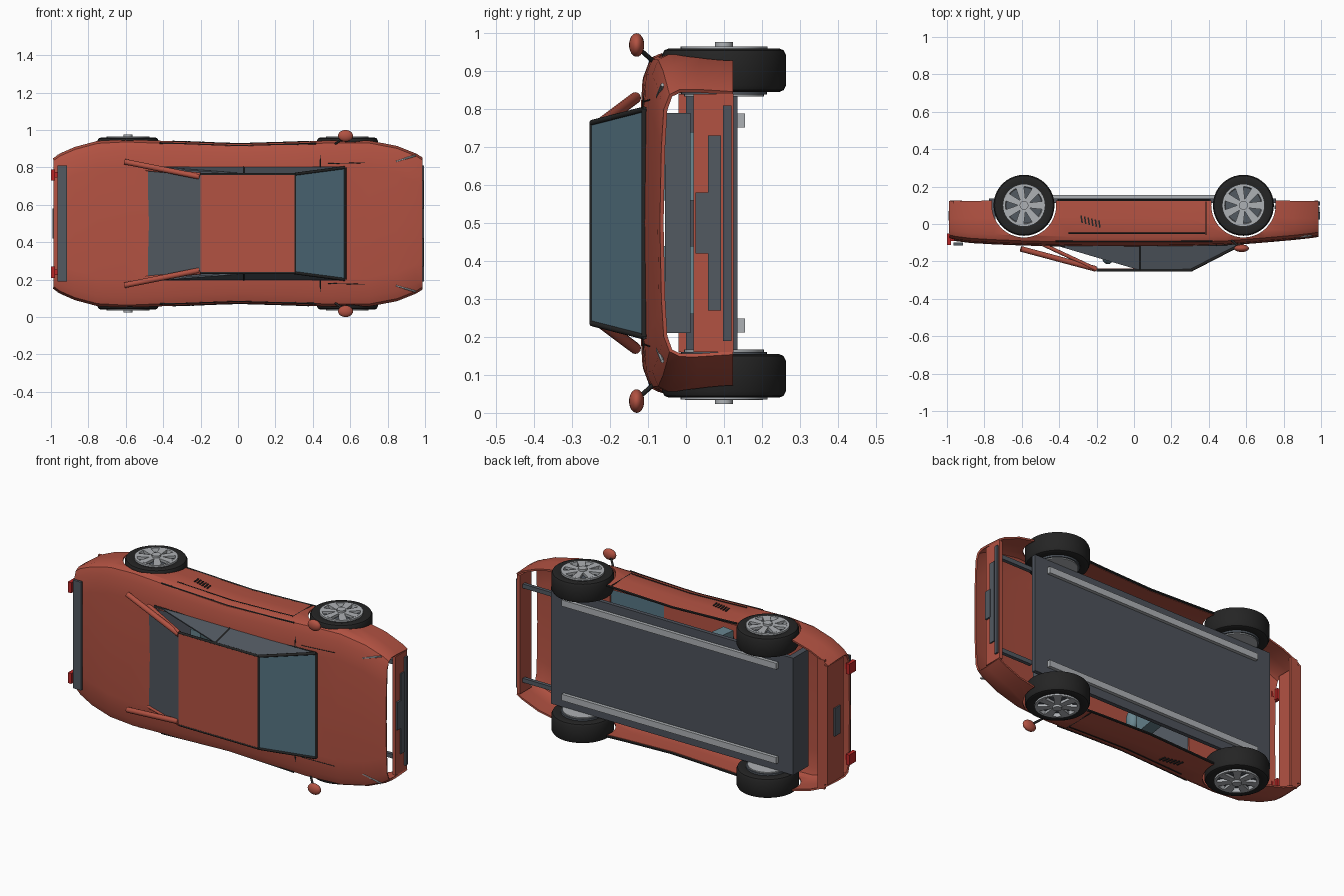
import bpy, bmesh, math
from mathutils import Vector

cube = bpy.data.objects.get("Cube")
if cube:
    bpy.data.objects.remove(cube, do_unlink=True)


def material(name, r, g, b):
    m = bpy.data.materials.new(name)
    m.use_nodes = True
    m.diffuse_color = (r, g, b, 1)
    m.node_tree.nodes["Principled BSDF"].inputs["Base Color"].default_value = (r, g, b, 1)
    return m


RED = material("body red", .45, .085, .055)
LAMP = material("lamp red", .5, .02, .02)
GREY = material("trim grey", .085, .1, .12)
CHASSIS = material("chassis grey", .075, .085, .105)
GLASS = material("windscreen blue", .09, .17, .22)
BLACK = material("rubber black", .018, .018, .018)
SILVER = material("wheel silver", .42, .44, .46)
SEAT = material("seat blue", .14, .24, .28)


def finish(name, bm, mat, smooth=True):
    bmesh.ops.recalc_face_normals(bm, faces=bm.faces)
    mesh = bpy.data.meshes.new(name)
    bm.to_mesh(mesh)
    bm.free()
    mesh.materials.append(mat)
    ob = bpy.data.objects.new(name, mesh)
    bpy.context.collection.objects.link(ob)
    if smooth:
        activate(ob)
        bpy.ops.object.shade_smooth_by_angle(angle=math.radians(35))
    return ob


def activate(ob):
    bpy.ops.object.select_all(action='DESELECT')
    ob.select_set(True)
    bpy.context.view_layer.objects.active = ob


def box(name, x, y, z, mat, tilt=0):
    """Box from (low, high) ranges, turned about z by tilt."""
    bm = bmesh.new()
    bmesh.ops.create_cube(bm, size=1)
    for v in bm.verts:
        v.co = Vector(v.co[i] * (r[1] - r[0]) for i, r in enumerate((x, y, z)))
    ob = finish(name, bm, mat, False)
    ob.location = [(r[0] + r[1]) / 2 for r in (x, y, z)]
    ob.rotation_euler.z = tilt
    return ob


def rod(name, p, q, r, mat, r2=None, sides=12):
    p, q = Vector(p), Vector(q)
    bm = bmesh.new()
    bmesh.ops.create_cone(bm, cap_ends=True, segments=sides, radius1=r,
                          radius2=r2 or r, depth=(q - p).length)
    ob = finish(name, bm, mat)
    ob.location = (p + q) / 2
    ob.rotation_mode = 'QUATERNION'
    ob.rotation_quaternion = (q - p).to_track_quat('Z', 'Y')
    return ob


def loft(name, rings, mat, closed=False):
    """Skin between rows of points."""
    bm = bmesh.new()
    rows = [[bm.verts.new(p) for p in ring] for ring in rings]
    if closed:
        rows.append(rows[0])
    for a, b in zip(rows, rows[1:]):
        for i in range(len(a) - 1):
            bm.faces.new((a[i], a[i + 1], b[i + 1], b[i]))
    return finish(name, bm, mat)


def lathe(name, profile, loc, mat, flip, seg=40):
    rings = [[(r * math.cos(t), r * math.sin(t), h * flip) for r, h in profile]
             for t in (math.tau * k / seg for k in range(seg))]
    ob = loft(name, rings, mat, True)
    ob.location = loc
    return ob


def panel(name, pts, mat, thick=.008):
    bm = bmesh.new()
    bm.faces.new([bm.verts.new(p) for p in pts])
    ob = finish(name, bm, mat, False)
    mod = ob.modifiers.new("thickness", 'SOLIDIFY')
    mod.thickness, mod.offset = thick, 0
    return ob


def apply(ob, kind, **settings):
    activate(ob)
    mod = ob.modifiers.new(kind, kind)
    for key, value in settings.items():
        setattr(mod, key, value)
    bpy.ops.object.modifier_apply(modifier=mod.name)


# Body shell: x, half width, height of the deck
STATIONS = [(-.985, .345, -.075), (-.95, .37, -.083), (-.87, .405, -.093), (-.75, .437, -.1),
            (-.6, .445, -.106), (-.3, .433, -.114), (0, .422, -.116), (.3, .431, -.113),
            (.5, .44, -.106), (.7, .439, -.09), (.85, .41, -.077), (.95, .37, -.066), (.985, .348, -.06)]


def width(x):
    for (a, wa, _), (b, wb, _) in zip(STATIONS, STATIONS[1:]):
        if x <= b:
            return wa + (wb - wa) * (x - a) / (b - a)


def section(x, w, top):
    half = [(w - .006, .124), (w, .03), (w, top + .045), (w - .012, top + .02),
            (w - .05, top + .006), (w - .15, top), (0, top - .004)]
    return [(x, y, .5 + d) for d, y in half] + [(x, y, .5 - d) for d, y in half[-2::-1]]


body = loft("body_shell", [section(*s) for s in STATIONS], RED)
apply(body, 'SOLIDIFY', thickness=.01, offset=0)
cutters = [box("cabin_cutter", (-.45, .55), (-.2, .02), (.215, .785), RED)]
AXLES, HUB_Y = (-.588, .585), .1
for x in AXLES:
    for z in (0, 1):
        cutters.append(rod("arch_cutter", (x, HUB_Y, z - .22), (x, HUB_Y, z + .22), .172, RED, sides=48))
for c in cutters:
    apply(body, 'BOOLEAN', object=c, operation='DIFFERENCE', solver='EXACT')
    bpy.data.objects.remove(c, do_unlink=True)
activate(body)
bpy.ops.object.shade_smooth_by_angle(angle=math.radians(35))

# Wheels
TYRE = [(.112, .108), (.145, .115), (.157, .11), (.163, .098), (.163, .017),
        (.157, .005), (.145, 0), (.112, .004), (.112, .108)]
for x in AXLES:
    for s in (-1, 1):
        base = Vector((x, HUB_Y, .5 + s * .345))
        lathe("tyre", TYRE, base, BLACK, s)
        lathe("rim_ring", [(.114, .11), (.114, .12), (.1, .12), (.096, .1), (.114, .1)], base, SILVER, s)
        lathe("rim_dish", [(0, .1), (.1, .1), (.113, .09), (.113, -.006), (0, -.006)], base, GREY, s)
        lathe("brake_disc", [(0, -.012), (.105, -.012), (.105, -.005), (0, -.005)], base, SILVER, s)
        rod("hub_cap", base + Vector((0, 0, s * .1)), base + Vector((0, 0, s * .132)), .024, SILVER)
        for k in range(7):
            a = math.tau * k / 7
            d = Vector((math.cos(a), math.sin(a), 0))
            n = Vector((-d.y, d.x, 0))
            h = base + Vector((0, 0, s * .113))
            panel("spoke", [h + d * .018 + n * .013, h + d * .1 + n * .022,
                            h + d * .1 - n * .022, h + d * .018 - n * .013], SILVER, .015)
    rod("axle", (x, HUB_Y, .15), (x, HUB_Y, .85), .015, GREY)

# Chassis
box("floor_plate", (-.74, .76), (.113, .136), (.165, .835), CHASSIS)
box("rear_crossmember", (-.775, -.74), (.0, .136), (.165, .835), CHASSIS)
box("firewall", (.6, .615), (-.055, .012), (.21, .79), GREY)
for z in (.23, .77):
    box("floor_rail", (-.68, .68), (.136, .155), (z - .018, z + .018), SILVER)
    box("front_strut", (.75, .97), (.08, .1), (z - .012, z + .012), GREY)

# Front and rear panels
box("front_panel", (.965, .985), (.02, .125), (.16, .84), RED)
box("front_plate", (.985, .995), (.025, .063), (.42, .58), GREY)
box("front_grille", (.985, .992), (.058, .092), (.27, .73), GREY)
box("front_lip", (.98, .995), (.098, .12), (.19, .81), CHASSIS)
box("rear_panel", (-.985, -.965), (-.02, .125), (.16, .84), RED)
box("rear_lower_lip", (-.965, -.92), (.11, .125), (.13, .87), RED)
box("rear_plate", (-.993, -.985), (.02, .07), (.42, .58), GREY)
box("rear_slat", (-.965, -.915), (-.114, -.1), (.19, .81), GREY)
for z in (.24, .76):
    box("tail_lamp", (-1, -.978), (-.112, -.05), (z - .03, z + .03), LAMP)
    box("tail_lamp_bracket", (-.985, -.96), (-.09, -.07), (z - .015, z + .015), LAMP)

# Cabin
box("roof", (-.2, .305), (-.252, -.238), (.238, .762), RED)
panel("windscreen", [(.305, -.247, .237), (.305, -.247, .763), (.57, -.11, .797), (.57, -.11, .203)], GLASS)
panel("rear_window", [(-.2, -.245, .24), (-.2, -.245, .76), (-.48, -.112, .79), (-.48, -.112, .21)], GREY)
rod("windscreen_base_trim", (.572, -.11, .2), (.572, -.11, .8), .007, BLACK)
rod("windscreen_top_trim", (.305, -.248, .237), (.305, -.248, .763), .006, BLACK)
for s in (-1, 1):
    def at(x, y, d):
        return (x, y, .5 + s * d)
    panel("side_window", [at(.03, -.11, .3), at(.03, -.246, .265), at(.302, -.246, .263), at(.567, -.11, .298)], GREY)
    panel("quarter_window", [at(-.43, -.11, .3), at(.03, -.11, .3), at(.03, -.246, .265)], GREY)
    rod("window_pillar", at(.03, -.11, .302), at(.03, -.247, .267), .005, BLACK)
    rod("windscreen_pillar", at(.57, -.11, .299), at(.305, -.247, .264), .008, BLACK)
    rod("roof_rail", at(-.2, -.247, .264), at(.305, -.247, .264), .007, BLACK)
    rod("rear_pillar", at(-.2, -.243, .262), at(-.49, -.108, .29), .01, RED)
    rod("buttress", at(-.205, -.24, .25), at(-.605, -.133, .33), .015, RED)
    panel("cabin_side_trim", [at(-.45, -.117, .292), at(.57, -.112, .292), at(.57, -.108, .305), at(-.45, -.115, .305)], BLACK)
    # Seats
    box("seat_base", (-.15, .12), (.03, .1), (.5 + s * .15 - .1, .5 + s * .15 + .1), SEAT)
    box("seat_back", (-.19, -.12), (-.14, .1), (.5 + s * .15 - .09, .5 + s * .15 + .09), SEAT, -.15)
    bm = bmesh.new()
    bmesh.ops.create_uvsphere(bm, u_segments=20, v_segments=12, radius=1)
    rest = finish("headrest", bm, SEAT)
    rest.scale, rest.location = (.03, .035, .06), at(-.14, -.18, .15)
    # Mirrors
    mirror = rest.copy()
    mirror.data = rest.data.copy()
    mirror.data.materials[0] = RED
    mirror.name = "door_mirror"
    mirror.scale, mirror.location = (.04, .02, .031), at(.575, -.13, .469)
    bpy.context.collection.objects.link(mirror)
    rod("mirror_stalk", at(.52, -.085, .425), at(.565, -.125, .46), .006, BLACK)
    # Side trim following the body
    for name, a, b, y, out, r in (("side_stripe", -.35, .38, .05, .004, .004),
                                  ("shoulder_trim", -.42, .42, -.093, -.008, .005),
                                  ("sill_strip", -.41, .41, .128, -.004, .007)):
        y = -.05 if name == "side_stripe" else y
        xs = [a + (b - a) * k / 8 for k in range(9)]
        for p, q in zip(xs, xs[1:]):
            rod(name, at(p, y, width(p) + out), at(q, y, width(q) + out), r, BLACK, sides=6)
    rod("door_seam", at(.385, .12, width(.385) + .002), at(.385, -.06, width(.385) + .004), .003, BLACK, sides=6)
    rod("hood_seam", at(.44, -.113, .3), at(.44, -.102, .385), .004, BLACK, sides=6)
    rod("lamp_seam", at(.48, -.109, .32), at(.68, -.093, .325), .003, BLACK, sides=6)
    rod("front_marker", at(.845, -.075, .332), at(.95, -.062, .364), .005, SILVER, sides=6)
    # Side vent
    for k in range(6):
        x = -.28 + k * .019
        z = .5 + s * (width(x) + .005)
        y = .035 - k * .005 - .01
        box("vent_slit", (x - .004, x + .004), (y - .02, y + .02), (z - .004, z + .004), BLACK, .15)
